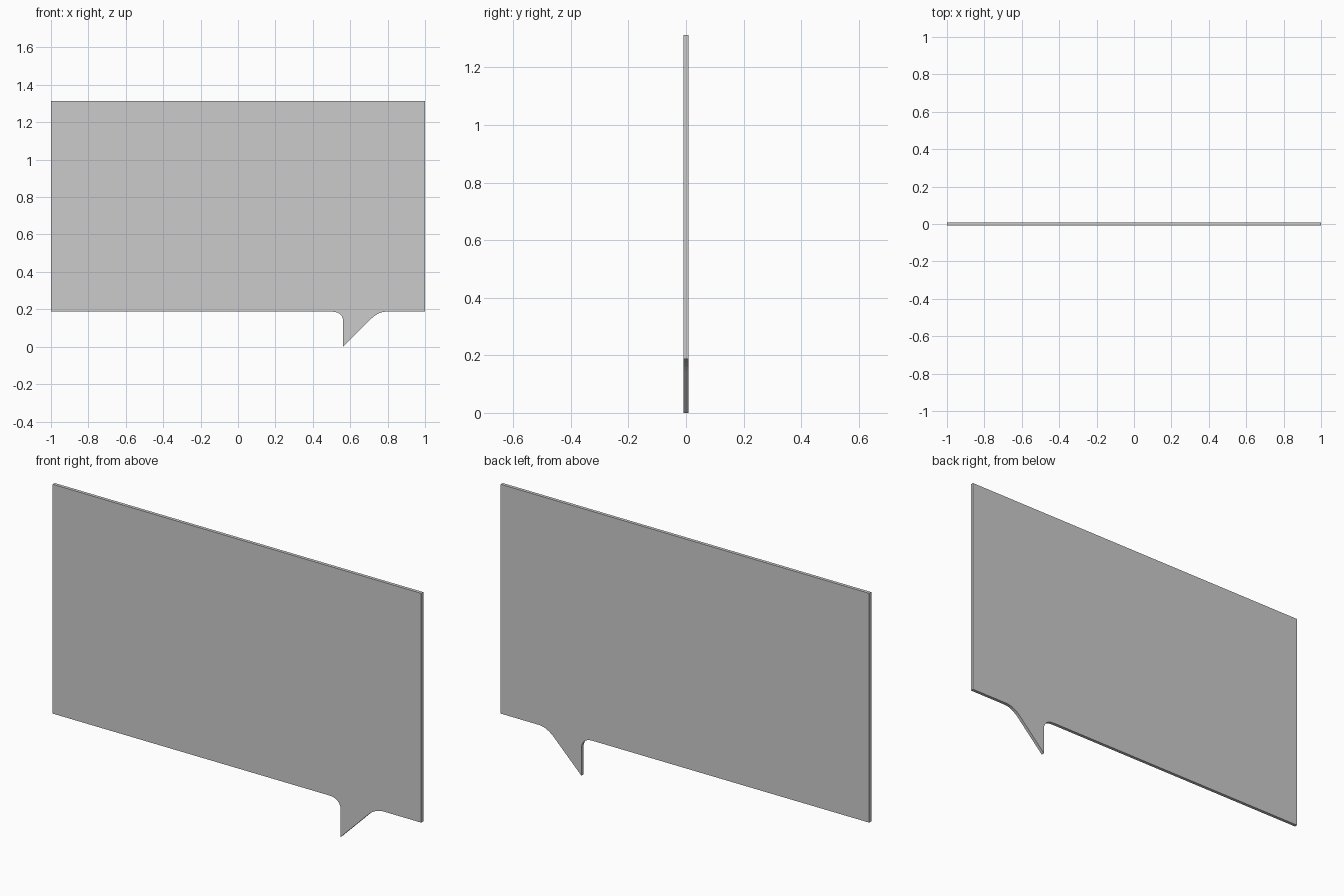
import bpy, bmesh
from mathutils import Vector

if "Cube" in bpy.data.objects:
    bpy.data.objects.remove(bpy.data.objects["Cube"])

T = 0.016            # panel thickness
BOTTOM, TOP = 0.1875, 1.3125


def fillet(a, corner, b, n=6):
    """Rounded corner from a to b, as x, z points."""
    a, c, b = Vector(a), Vector(corner), Vector(b)
    return [a * (1 - t) ** 2 + c * 2 * t * (1 - t) + b * t * t
            for t in (i / n for i in range(n + 1))]


# Speech bubble outline: rectangle with a pointed tail blended into its lower edge
outline = [(-1, TOP), (-1, BOTTOM)]
outline += fillet((0.5, BOTTOM), (0.5625, BOTTOM), (0.5625, 0.13))
outline += [(0.5625, 0)]
outline += fillet((0.71, 0.1475), (0.75, BOTTOM), (0.795, BOTTOM))
outline += [(1, BOTTOM), (1, TOP)]

# Extrude the outline into a thin flat panel
bm = bmesh.new()
face = bm.faces.new([bm.verts.new((x, -T / 2, z)) for x, z in outline])
ext = bmesh.ops.extrude_face_region(bm, geom=[face], use_keep_orig=True)
moved = [g for g in ext["geom"] if isinstance(g, bmesh.types.BMVert)]
bmesh.ops.translate(bm, verts=moved, vec=(0, T, 0))
bmesh.ops.recalc_face_normals(bm, faces=bm.faces)

mesh = bpy.data.meshes.new("speech_bubble_panel")
bm.to_mesh(mesh)
bm.free()
panel = bpy.data.objects.new("speech_bubble_panel", mesh)
bpy.context.collection.objects.link(panel)
